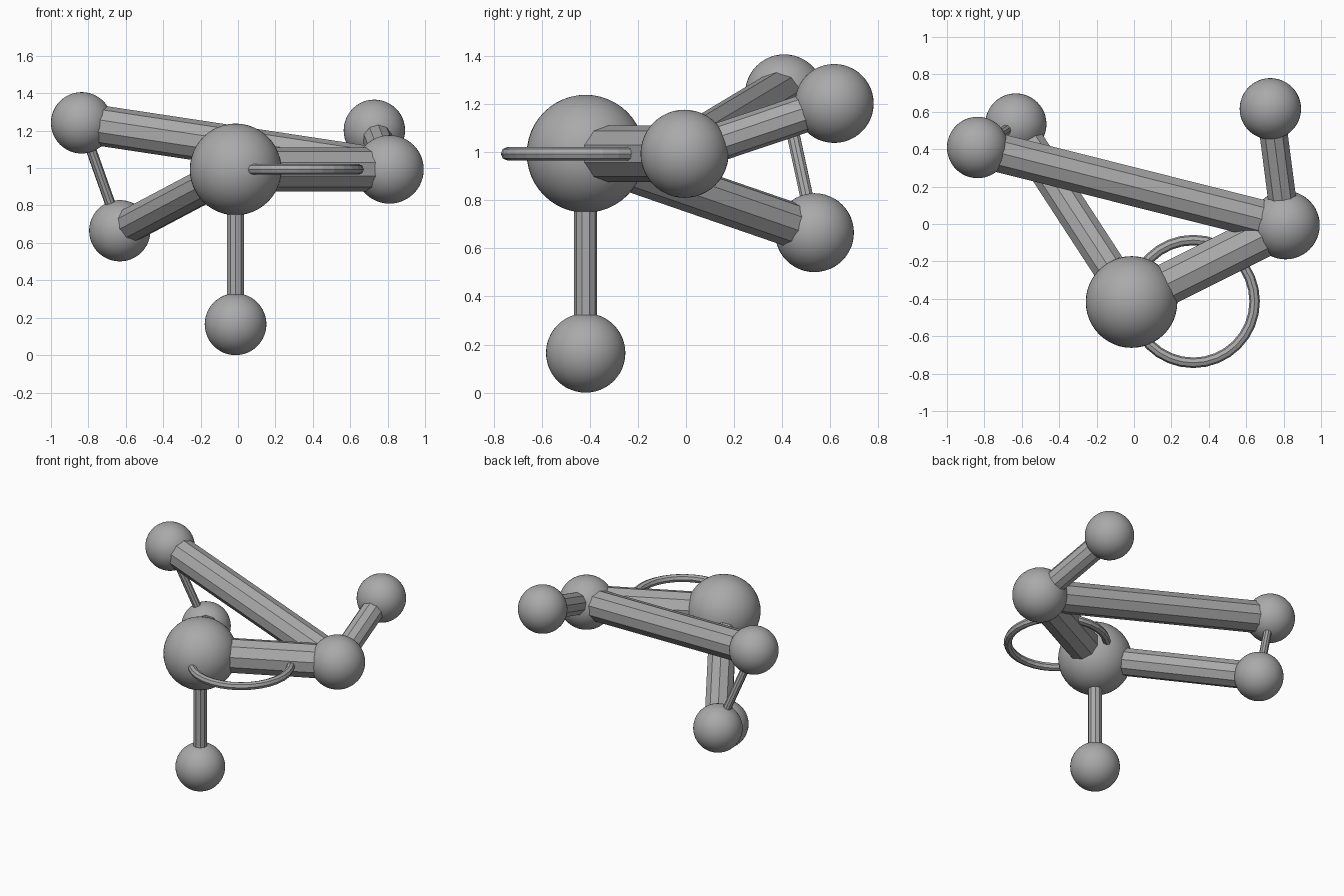
import bpy
from mathutils import Vector

cube = bpy.data.objects.get("Cube")
if cube:
    bpy.data.objects.remove(cube, do_unlink=True)

GREY = (0.4, 0.4, 0.4, 1.0)
grey = bpy.data.materials.new("neutral_grey")
grey.use_nodes = True
grey.diffuse_color = GREY
grey.node_tree.nodes["Principled BSDF"].inputs["Base Color"].default_value = GREY


def finish(name, smooth=False):
    obj = bpy.context.object
    obj.name = name
    obj.data.materials.append(grey)
    if smooth:
        bpy.ops.object.shade_smooth()


def ball(name, centre, radius):
    bpy.ops.mesh.primitive_uv_sphere_add(segments=48, ring_count=24, radius=radius, location=centre)
    finish(name, True)


def rod(name, start, end, radius):
    a, b = Vector(start), Vector(end)
    bpy.ops.mesh.primitive_cylinder_add(
        vertices=10, radius=radius, depth=(b - a).length, location=(a + b) / 2,
        rotation=(b - a).to_track_quat("Z", "Y").to_euler())
    finish(name)


# Balls: centre and radius
balls = {
    "main_ball": ((-0.013, -0.417, 0.993), 0.245),
    "bottom_ball": ((-0.013, -0.417, 0.165), 0.165),
    "left_ball": ((0.81, -0.006, 0.993), 0.183),
    "back_left_ball": ((0.729, 0.616, 1.202), 0.164),
    "upper_right_ball": ((-0.836, 0.409, 1.242), 0.164),
    "lower_right_ball": ((-0.632, 0.534, 0.665), 0.164),
}
for name, (centre, radius) in balls.items():
    ball(name, centre, radius)

# Rods joining the balls
rods = [
    ("bottom_rod", "main_ball", "bottom_ball", 0.048),
    ("main_rod", "main_ball", "left_ball", 0.118),
    ("lower_right_rod", "main_ball", "lower_right_ball", 0.094),
    ("long_rod", "left_ball", "upper_right_ball", 0.108),
    ("back_left_rod", "left_ball", "back_left_ball", 0.079),
    ("thin_rod", "upper_right_ball", "lower_right_ball", 0.028),
]
for name, start, end, radius in rods:
    rod(name, balls[start][0], balls[end][0], radius)

# Flat loop through the main ball
bpy.ops.mesh.primitive_torus_add(
    major_segments=32, minor_segments=8, major_radius=0.328, minor_radius=0.028,
    location=(0.317, -0.414, 0.993))
finish("loop_ring")
